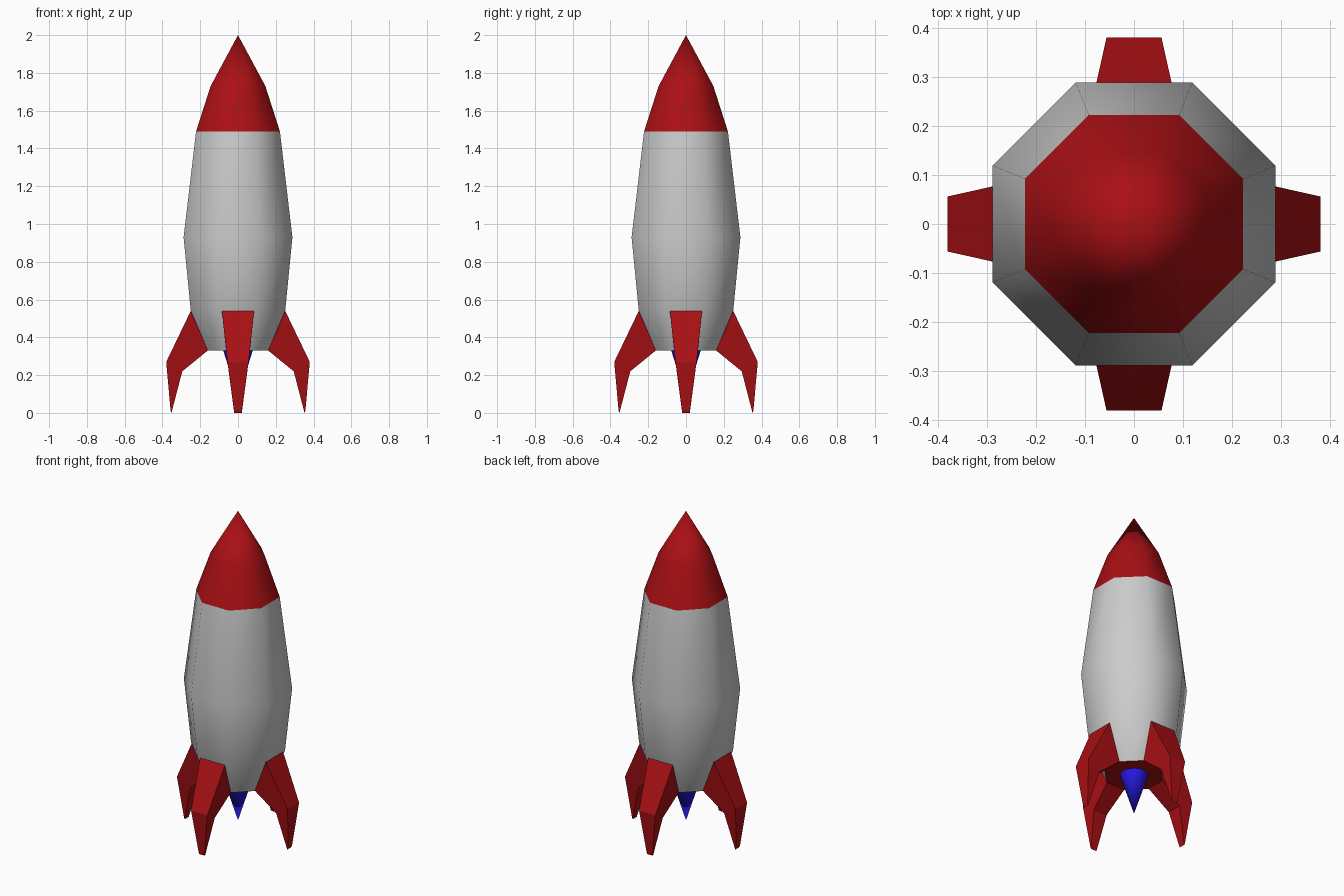
import bpy, bmesh, math

if "Cube" in bpy.data.objects:
    bpy.data.objects.remove(bpy.data.objects["Cube"])


def material(name, rgb):
    m = bpy.data.materials.new(name)
    m.diffuse_color = (*rgb, 1.0)
    m.use_nodes = True
    m.node_tree.nodes["Principled BSDF"].inputs["Base Color"].default_value = m.diffuse_color
    return m


RED = material("red", (0.4, 0.005, 0.007))
BLUE = material("blue", (0.02, 0.01, 0.8))


def finish(bm, name, mat=None, smooth=False):
    bmesh.ops.remove_doubles(bm, verts=bm.verts, dist=1e-5)
    bmesh.ops.recalc_face_normals(bm, faces=bm.faces)
    mesh = bpy.data.meshes.new(name)
    bm.to_mesh(mesh)
    bm.free()
    ob = bpy.data.objects.new(name, mesh)
    bpy.context.collection.objects.link(ob)
    if mat:
        mesh.materials.append(mat)
    if smooth:
        bpy.ops.object.select_all(action='DESELECT')
        bpy.context.view_layer.objects.active = ob
        ob.select_set(True)
        bpy.ops.object.shade_smooth_by_angle(angle=math.radians(55))
    return ob


def lathe(name, profile, sides, mat=None):
    """Stack rings of (distance to flat side, z), flats facing the axes."""
    bm = bmesh.new()
    half = math.pi / sides
    rings = []
    for apothem, z in profile:
        r = apothem / math.cos(half)
        n = sides if r > 0 else 1
        rings.append([bm.verts.new((r * math.cos(half * (2 * i + 1)),
                                    r * math.sin(half * (2 * i + 1)), z))
                      for i in range(n)])
    for a, b in zip(rings, rings[1:]):
        for i in range(sides):
            j = (i + 1) % sides
            if len(b) == 1:
                bm.faces.new((a[i], a[j], b[0]))
            else:
                bm.faces.new((a[i], a[j], b[j], b[i]))
    return finish(bm, name, mat, True)


# Hull and nose share the ring where the colour changes
lathe("hull", [(0.16, 0.33), (0.25, 0.54), (0.288, 0.93), (0.222, 1.49)], 8)
lathe("nose_cone", [(0.222, 1.49), (0.145, 1.73), (0, 2.0)], 8, RED)

# Red plate closing the bottom of the hull
bm = bmesh.new()
r = 0.16 / math.cos(math.pi / 8)
plate = bm.faces.new([bm.verts.new((r * math.cos(math.pi / 8 * (2 * i + 1)),
                                    r * math.sin(math.pi / 8 * (2 * i + 1)), 0.33))
                      for i in range(8)])
plate_ob = finish(bm, "base_plate", RED)
if plate_ob.data.polygons[0].normal.z > 0:
    plate_ob.data.flip_normals()

# Exhaust flame pointing down
lathe("exhaust_flame", [(0.078, 0.33), (0, 0.08)], 16, BLUE)

# Four tapered fins: (distance from axis, z, half width)
FIN = [(0.25, 0.54, 0.085), (0.38, 0.27, 0.056), (0.357, 0.012, 0.02),
       (0.352, 0.0, 0.02), (0.295, 0.22, 0.047), (0.16, 0.33, 0.063)]
for k, side in enumerate(("right", "back", "left", "front")):
    bm = bmesh.new()
    a = [bm.verts.new((x, -w, z)) for x, z, w in FIN]
    b = [bm.verts.new((x, w, z)) for x, z, w in FIN]
    n = len(FIN)
    # side walls, split at the knee so each half stays convex
    for s in (a, b):
        bm.faces.new((s[0], s[1], s[4], s[5]))
        bm.faces.new((s[1], s[2], s[3], s[4]))
    # outer and inner strips; the strip against the hull stays open
    for i in range(n - 1):
        bm.faces.new((a[i], a[i + 1], b[i + 1], b[i]))
    fin = finish(bm, side + "_fin", RED)
    fin.rotation_euler.z = k * math.pi / 2
